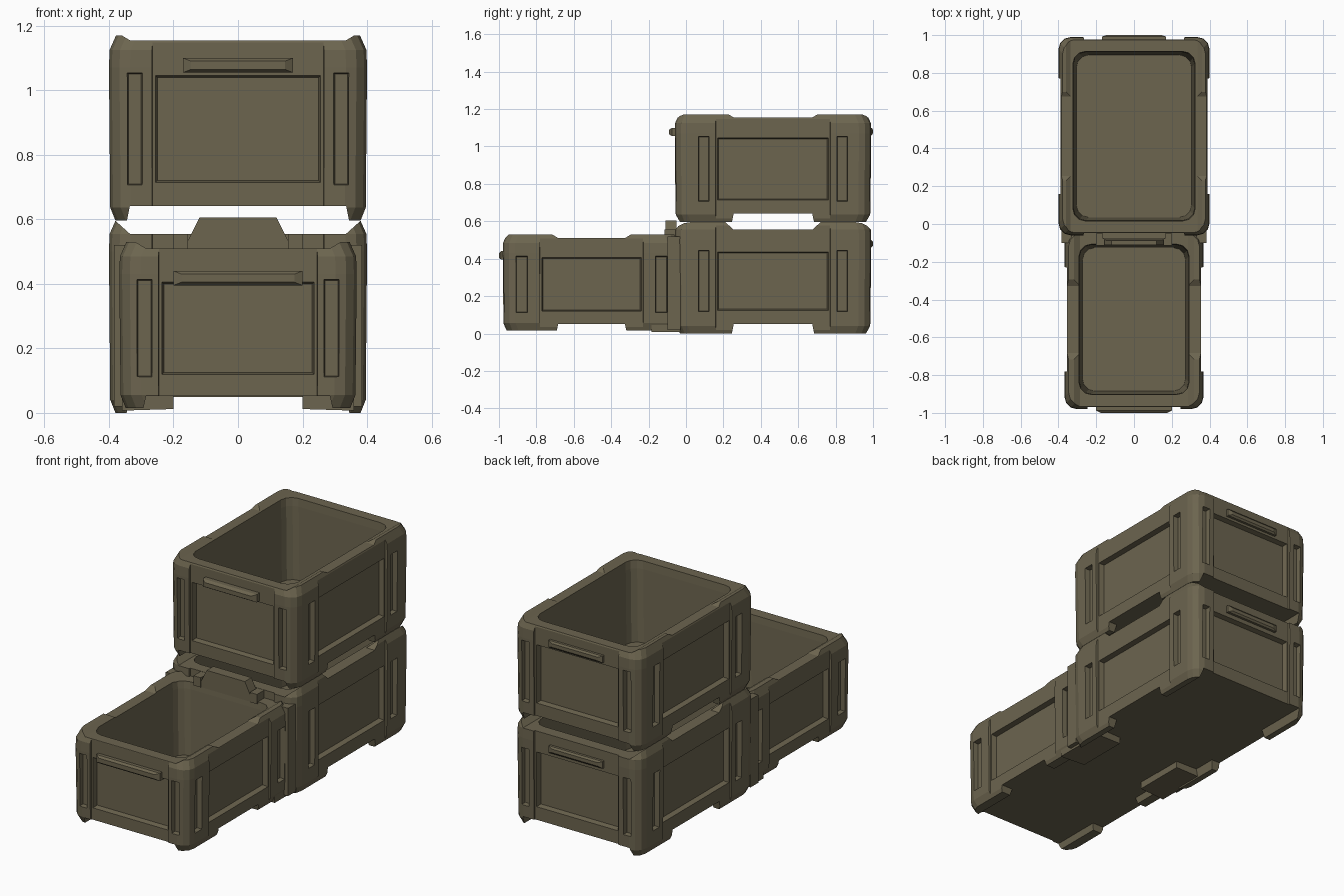
import bpy, bmesh, math
from mathutils import Vector

if "Cube" in bpy.data.objects:
    bpy.data.objects.remove(bpy.data.objects["Cube"])

olive = bpy.data.materials.new("olive drab plastic")
olive.diffuse_color = (0.150, 0.129, 0.078, 1)
olive.use_nodes = True
olive.node_tree.nodes["Principled BSDF"].inputs["Base Color"].default_value = olive.diffuse_color


def add_object(name, bm):
    bmesh.ops.recalc_face_normals(bm, faces=bm.faces)
    me = bpy.data.meshes.new(name)
    bm.to_mesh(me)
    bm.free()
    me.materials.append(olive)
    ob = bpy.data.objects.new(name, me)
    bpy.context.scene.collection.objects.link(ob)
    return ob


def bridge(name, loops):
    """Skin a stack of equal-length point loops and cap both ends."""
    bm = bmesh.new()
    rings = [[bm.verts.new(p) for p in lp] for lp in loops]
    n = len(rings[0])
    for a, b in zip(rings, rings[1:]):
        for i in range(n):
            j = (i + 1) % n
            bm.faces.new((a[i], a[j], b[j], b[i]))
    bm.faces.new(rings[0][::-1])
    bm.faces.new(rings[-1])
    return add_object(name, bm)


def rounded(cy, hx, hy, r, z, seg=3):
    """Rounded rectangle loop centred on x = 0."""
    pts = []
    for k, (sx, sy) in enumerate(((1, 1), (-1, 1), (-1, -1), (1, -1))):
        for i in range(seg + 1):
            a = math.pi / 2 * (k + i / seg)
            pts.append((sx * (hx - r) + r * math.cos(a),
                        cy + sy * (hy - r) + r * math.sin(a), z))
    return pts


def side_block(name, cy, axis, sign, d0, d1, u0, u1, z0, z1, grow=0.0):
    """Block on one wall: depth d0..d1 from centre, outer face larger by grow."""
    loops = []
    for d, g in ((d0, 0), (d1, grow)):
        lp = []
        for u, z in ((u0 - g, z0 - g), (u1 + g, z0 - g), (u1 + g, z1 + g), (u0 - g, z1 + g)):
            lp.append((sign * d, cy + u, z) if axis == 'x' else (u, cy + sign * d, z))
        loops.append(lp)
    return bridge(name, loops)


def gap_block(cy, axis, half, za, zb, grow):
    """Long trapezoid running right across the crate; zb edge wider by grow."""
    loops = []
    for d in (-1.5, 1.5):
        lp = []
        for u, z in ((-half, za), (half, za), (half + grow, zb), (-half - grow, zb)):
            lp.append((d, cy + u, z) if axis == 'x' else (u, cy + d, z))
        loops.append(lp)
    return bridge("cutter", loops)


def cut(ob, cutters):
    for c in cutters:
        c.hide_render = True
        m = ob.modifiers.new("cut", 'BOOLEAN')
        m.operation, m.solver, m.object = 'DIFFERENCE', 'EXACT', c
    dg = bpy.context.evaluated_depsgraph_get()
    dg.update()
    me = bpy.data.meshes.new_from_object(ob.evaluated_get(dg))
    ob.modifiers.clear()
    ob.data = me
    for c in cutters:
        bpy.data.objects.remove(c)


def crate(name, cy, hx, hy, z0, z1, side, end, pz, foot, dip, floor):
    """side/end = (panel half width, slot start, slot end); pz = panel z range."""
    r = 0.065
    body = bridge(name, [
        rounded(cy, hx - .02, hy - .02, r, z0),
        rounded(cy, hx - .004, hy - .004, r, z0 + .04),
        rounded(cy, hx, hy, r, z1 - .10),
        rounded(cy, hx - .002, hy - .002, r, z1 - .045),
        rounded(cy, hx - .022, hy - .022, r, z1),
        rounded(cy, hx - .075, hy - .075, r, z1),
        rounded(cy, hx - .080, hy - .080, r, z1 - .06),
        rounded(cy, hx - .095, hy - .095, r, floor)])
    cs = []
    for axis, h, (pw, s0, s1) in (('x', hx, side), ('y', hy, end)):
        for s in (1, -1):
            # shallow step between posts, then the deep panel
            cs.append(side_block("cutter", cy, axis, s, h - .012, h + .1,
                                 -pw - .015, pw + .015, z0 - .1, z1 + .1, .02))
            cs.append(side_block("cutter", cy, axis, s, h - .042, h + .02,
                                 -pw, pw, pz[0], pz[1], .012))
            # narrow slots in the posts
            for a, b in ((s0, s1), (-s1, -s0)):
                cs.append(side_block("cutter", cy, axis, s, h - .03, h + .02,
                                     a, b, pz[0] - .01, pz[1] + .01, .006))
        # gap between feet and dip in the rim
        cs.append(gap_block(cy, axis, h - .19, foot, z0 - .1, .03))
        cs.append(gap_block(cy, axis, h - .19, z1 - dip, z1 + .1, .05 * (.1 + dip) / max(dip, .03)))
    cut(body, cs)
    return body


BACK_Y, FRONT_Y = 0.465, -0.505
back_side, back_end = (.29, .345, .395), (.25, .30, .34)

# Three open storage crates
crate("lower_back_crate", BACK_Y, .40, .525, .0, .60,
      back_side, back_end, (.13, .43), .05, .045, .10)
crate("upper_back_crate", BACK_Y, .40, .525, .596, 1.17,
      back_side, back_end, (.72, 1.04), .642, .015, .70)
crate("front_crate", FRONT_Y, .368, .475, .015, .53,
      (.26, .345, .40), (.23, .27, .31), (.125, .40), .052, .02, .10)


def handle(name, y, out, z0, z1, w, depth):
    """Tapered grip ledge projecting from an end wall."""
    loops = []
    for d, g, dz in ((-.03, 0, 0), (depth * .6, 0, 0), (depth, .025, .01)):
        yy = y + out * d
        loops.append([(-w + g, yy, z0 + dz), (w - g, yy, z0 + dz),
                      (w - g, yy, z1 - dz), (-w + g, yy, z1 - dz)])
    return bridge(name, loops)


# Grip ledges on the crate ends
handle("upper_front_grip", -.05, -1, 1.055, 1.10, .17, .04)
handle("upper_back_grip", .98, 1, 1.06, 1.10, .17, .02)
handle("lower_back_grip", .98, 1, .46, .50, .17, .02)
handle("front_crate_grip", -.97, -1, .395, .44, .20, .03)

# Raised latch plate between the front crate and the lower back crate
bridge("latch_plate", [
    [(-.155, y, .50), (.155, y, .50), (.155, y, .535), (.12, y, .605), (-.12, y, .605), (-.155, y, .535)]
    for y in (-.11, -.05)])
for s in (1, -1):
    # Side lugs of the latch
    side_block("latch_lug", -.09, 'x', s, .155, .20, -.025, .04, .50, .555)
    # Joining posts where the crates meet
    side_block("joining_post", -.09, 'x', s, .33, .385, -.01, .06, .02, .52)
    # Joining feet under the front crate
    side_block("joining_foot", -.03, 'x', s, .20, .36, -.15, .15, .012, .06, .005)
